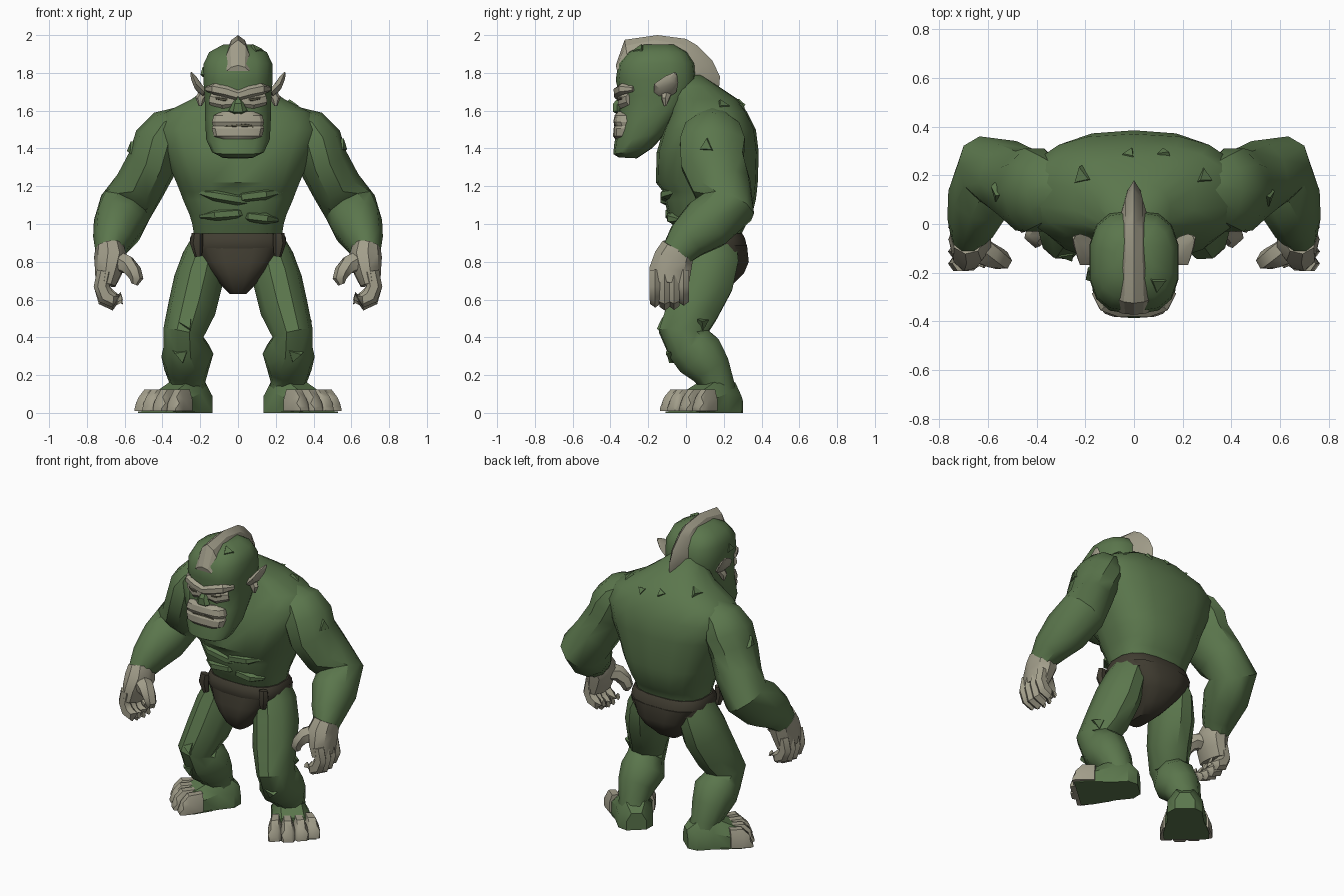
import bpy, bmesh, math
from mathutils import Vector


def material(name, rgb):
    m = bpy.data.materials.new(name)
    m.diffuse_color = (*rgb, 1)
    return m


GREEN = material("green skin", (0.104, 0.182, 0.073))
PALE = material("pale grey skin", (0.36, 0.34, 0.255))
BROWN = material("dark leather", (0.052, 0.046, 0.031))
DARK = material("dark recess", (0.09, 0.085, 0.055))


def make(name, rings, mat, mirror=False, smooth=38):
    """Skin a list of equal point rings, cap both ends, optionally mirror in x."""
    bm = bmesh.new()
    vs = [[bm.verts.new(p) for p in r] for r in rings]
    n = len(vs[0])
    for a, b in zip(vs, vs[1:]):
        for i in range(n):
            j = (i + 1) % n
            bm.faces.new((a[i], a[j], b[j], b[i]))
    bm.faces.new(vs[0][::-1])
    bm.faces.new(vs[-1])
    bmesh.ops.recalc_face_normals(bm, faces=bm.faces)
    if mirror:
        geo = bmesh.ops.duplicate(bm, geom=bm.verts[:] + bm.edges[:] + bm.faces[:])["geom"]
        for v in geo:
            if isinstance(v, bmesh.types.BMVert):
                v.co.x *= -1
        bmesh.ops.reverse_faces(bm, faces=[f for f in geo if isinstance(f, bmesh.types.BMFace)])
    me = bpy.data.meshes.new(name)
    bm.to_mesh(me)
    bm.free()
    ob = bpy.data.objects.new(name, me)
    me.materials.append(mat)
    bpy.context.collection.objects.link(ob)
    bpy.ops.object.select_all(action='DESELECT')
    ob.select_set(True)
    bpy.context.view_layer.objects.active = ob
    bpy.ops.object.shade_smooth_by_angle(angle=math.radians(smooth))
    return ob


def body(name, secs, mat, n=14, power=0.85, **kw):
    """Stack of flat rounded sections: z, front y, back y, half width, rise towards back."""
    rings = []
    for z, y0, y1, rx, *t in secs:
        ring = []
        for i in range(n):
            a = 2 * math.pi * (i + 0.5) / n
            c, s = math.cos(a), math.sin(a)
            x = math.copysign(abs(c) ** power, c) * rx
            y = math.copysign(abs(s) ** power, s) * (y1 - y0) / 2
            ring.append((x, (y0 + y1) / 2 + y, z + (t[0] * y if t else 0)))
        rings.append(ring)
    return make(name, rings, mat, **kw)


def limb(name, secs, mat, n=9, mirror=True, side=(1, 0, 0), **kw):
    """Tube along a path of (x, y, z, side radius, depth radius)."""
    pts = [Vector(s[:3]) for s in secs]
    rings = []
    for k, s in enumerate(secs):
        t = (pts[min(k + 1, len(pts) - 1)] - pts[max(k - 1, 0)]).normalized()
        u = Vector(side)
        u = (u - t * u.dot(t)).normalized()
        w = t.cross(u)
        rings.append([pts[k] + u * math.cos(2 * math.pi * i / n) * s[3]
                      + w * math.sin(2 * math.pi * i / n) * s[4] for i in range(n)])
    return make(name, rings, mat, mirror, **kw)


# Torso, chest overhanging the belly
torso = body("torso", [
    (0.84, 0.00, 0.28, 0.21), (0.94, -0.04, 0.29, 0.235), (1.00, -0.075, 0.32, 0.245),
    (1.05, -0.095, 0.35, 0.26), (1.13, -0.115, 0.37, 0.295),
    (1.17, -0.12, 0.375, 0.31), (1.22, -0.16, 0.38, 0.33), (1.38, -0.155, 0.385, 0.40),
    (1.50, -0.12, 0.37, 0.44), (1.59, -0.08, 0.325, 0.39), (1.66, -0.07, 0.275, 0.25),
    (1.73, -0.08, 0.17, 0.15), (1.79, -0.10, 0.08, 0.08)], GREEN, n=18, power=0.78)

# Slanted belly folds
for x0, z0, x1, z1, y in [(-0.22, 1.17, 0.10, 1.11, -0.105), (-0.06, 1.13, 0.23, 1.17, -0.10),
                          (-0.20, 1.04, 0.08, 1.065, -0.08), (0.0, 1.05, 0.21, 1.02, -0.07)]:
    limb("belly_fold", [(x0, y + 0.05, z0, 0.01, 0.01), (x0 * 0.7 + x1 * 0.3, y, z0 * 0.7 + z1 * 0.3, 0.03, 0.035),
                        (x0 * 0.3 + x1 * 0.7, y, z0 * 0.3 + z1 * 0.7, 0.03, 0.035),
                        (x1, y + 0.05, z1, 0.01, 0.01)], GREEN, n=6, mirror=False, side=(0, 0, 1))

# Head, heavy jaw pushed forward
head = body("head", [
    (1.35, -0.355, -0.26, 0.08, -0.05), (1.385, -0.385, -0.18, 0.14, 0.15),
    (1.46, -0.38, -0.09, 0.172, 0.25), (1.58, -0.355, 0.0, 0.178, 0.15),
    (1.68, -0.352, 0.05, 0.18), (1.76, -0.372, 0.06, 0.187),
    (1.85, -0.36, 0.05, 0.185), (1.91, -0.31, 0.01, 0.155), (1.95, -0.23, -0.06, 0.08)],
    GREEN, n=14, power=0.75)

# Ridge of hair from forehead to nape: base y, base z, top y, top z, half width
crest = []
for y0, z0, y1, z1, w in [(-0.365, 1.81, -0.372, 1.84, 0.06), (-0.31, 1.88, -0.325, 1.975, 0.068),
                          (-0.20, 1.92, -0.15, 2.0, 0.06), (-0.08, 1.90, 0.0, 1.98, 0.058),
                          (-0.02, 1.85, 0.06, 1.945, 0.06), (0.02, 1.79, 0.14, 1.865, 0.06),
                          (0.05, 1.74, 0.18, 1.78, 0.045), (0.08, 1.70, 0.175, 1.72, 0.02)]:
    ym, zm = (y0 + 2 * y1) / 3, (z0 + 2 * z1) / 3
    crest.append([(-w, y0, z0), (-w * 0.6, ym, zm), (0, y1, z1), (w * 0.6, ym, zm), (w, y0, z0)])
make("hair_crest", crest, PALE, smooth=25)

# Ears
limb("ear", [(0.17, -0.12, 1.69, 0.05, 0.022), (0.205, -0.11, 1.72, 0.065, 0.024),
             (0.23, -0.075, 1.765, 0.04, 0.018), (0.248, -0.055, 1.80, 0.008, 0.005)],
     PALE, n=6, side=(0, 1, 0))
limb("ear_lobe", [(0.175, -0.10, 1.70, 0.03, 0.03), (0.20, -0.11, 1.66, 0.027, 0.022),
                  (0.20, -0.11, 1.625, 0.008, 0.008)], PALE, n=6)

# Face: brow, eye surround, eyes, nose, muzzle and mouth line
limb("brow", [(0.0, -0.36, 1.68, 0.026, 0.022), (0.06, -0.362, 1.70, 0.03, 0.024),
              (0.125, -0.338, 1.715, 0.03, 0.024), (0.165, -0.28, 1.715, 0.015, 0.012)],
     PALE, n=6, side=(0, 0, 1))
limb("eye_surround", [(0.0, -0.345, 1.65, 0.025, 0.015), (0.08, -0.346, 1.65, 0.04, 0.018),
                      (0.145, -0.305, 1.66, 0.03, 0.016)], PALE, n=6, side=(0, 0, 1))
limb("eye", [(0.055, -0.357, 1.658, 0.006, 0.008), (0.08, -0.357, 1.66, 0.011, 0.01),
             (0.115, -0.338, 1.665, 0.006, 0.01)], DARK, n=6, side=(0, 0, 1))
limb("nose", [(0, -0.345, 1.66, 0.02, 0.02), (0, -0.365, 1.63, 0.035, 0.025),
              (0, -0.365, 1.60, 0.05, 0.025), (0, -0.35, 1.58, 0.03, 0.01)],
     GREEN, n=6, mirror=False)
body("muzzle", [(1.45, -0.376, -0.26, 0.10), (1.465, -0.386, -0.25, 0.13),
                (1.505, -0.384, -0.25, 0.14), (1.52, -0.376, -0.25, 0.135),
                (1.54, -0.385, -0.25, 0.14), (1.575, -0.378, -0.25, 0.13),
                (1.595, -0.362, -0.26, 0.09)], PALE, n=14, power=0.6, smooth=25)
limb("mouth_line", [(-0.07, -0.365, 1.516, 0.005, 0.014), (0.03, -0.371, 1.523, 0.012, 0.012),
                    (0.08, -0.365, 1.516, 0.008, 0.014)], DARK, n=6, mirror=False, side=(0, 0, 1))

# Arms, elbows turned back and out
arm = limb("arm", [
    (0.28, 0.14, 1.57, 0.06, 0.09), (0.37, 0.14, 1.515, 0.105, 0.15),
    (0.41, 0.14, 1.44, 0.14, 0.18), (0.45, 0.14, 1.33, 0.135, 0.175),
    (0.52, 0.19, 1.20, 0.135, 0.16), (0.595, 0.22, 1.09, 0.145, 0.15),
    (0.63, 0.11, 1.00, 0.137, 0.15), (0.665, 0.005, 0.915, 0.105, 0.115),
    (0.685, -0.05, 0.845, 0.072, 0.088)], GREEN, n=10)

# Hands with curled fingers and thumb
limb("palm", [(0.68, -0.04, 0.875, 0.077, 0.092), (0.672, -0.065, 0.82, 0.09, 0.105),
              (0.685, -0.085, 0.75, 0.074, 0.112), (0.70, -0.09, 0.68, 0.055, 0.105)], PALE, n=9)
for i in range(4):
    y, d = -0.163 + 0.05 * i, (0.0, -0.015, -0.012, 0.01)[i]
    limb("finger", [(0.705, y, 0.75, 0.042, 0.034), (0.722, y, 0.67, 0.042, 0.034),
                    (0.70, y, 0.617 + d, 0.045, 0.034), (0.66, y, 0.597 + d, 0.04, 0.032),
                    (0.615, y, 0.61 + d, 0.022, 0.02)], PALE, n=6)
limb("thumb", [(0.65, -0.10, 0.80, 0.062, 0.06), (0.585, -0.13, 0.785, 0.052, 0.05),
               (0.55, -0.145, 0.745, 0.042, 0.044), (0.537, -0.15, 0.71, 0.036, 0.038),
               (0.548, -0.15, 0.68, 0.018, 0.018)], PALE, n=6)

# Legs: forward knees, backward calves
leg = limb("leg", [
    (0.14, 0.14, 0.93, 0.09, 0.13), (0.185, 0.135, 0.82, 0.11, 0.15),
    (0.21, 0.10, 0.70, 0.13, 0.16), (0.245, 0.035, 0.55, 0.128, 0.145),
    (0.29, -0.02, 0.42, 0.108, 0.13), (0.285, 0.015, 0.365, 0.11, 0.13),
    (0.268, 0.07, 0.305, 0.138, 0.14),
    (0.272, 0.13, 0.23, 0.118, 0.115), (0.265, 0.17, 0.15, 0.092, 0.09),
    (0.25, 0.18, 0.06, 0.10, 0.10)], GREEN, n=10)

# Feet, toes turned outwards: along, height, half width
d, w = Vector((0.66, -0.75, 0)), Vector((0.75, 0.66, 0))
heel = Vector((0.24, 0.195, 0.0))


def foot_rings(secs, k=0, base=0):
    return [[heel + d * s + w * (k * (1 + (s - 0.16) * 1.5) + r * a) + Vector((0, 0, base + h * b))
             for a, b in ((-1, 0), (-1, 0.55), (-0.53, 1), (0.53, 1), (1, 0.55), (1, 0))]
            for s, h, r in secs]


make("foot", foot_rings([(-0.09, 0.11, 0.06), (-0.04, 0.16, 0.105), (0.06, 0.19, 0.11),
                         (0.16, 0.14, 0.125), (0.21, 0.115, 0.13)]), GREEN, mirror=True)
make("sole", foot_rings([(0.10, 0.012, 0.12), (0.22, 0.012, 0.14), (0.285, 0.012, 0.135)]),
     GREEN, mirror=True)
for k, l, m in [(-0.10, 0.31, 1.05), (-0.032, 0.33, 1.0), (0.035, 0.32, 0.9), (0.10, 0.295, 0.8)]:
    make("toe", foot_rings([(0.16, 0.115, 0.038), (l - 0.06, 0.115, 0.043),
                            (l - 0.02, 0.075, 0.041), (l, 0.025, 0.03)], k, 0.009),
         PALE, mirror=True)

# Loincloth: belt, tapered front and back, belt knots
body("belt", [(0.85, -0.055, 0.325, 0.25), (0.88, -0.07, 0.325, 0.258),
              (0.925, -0.065, 0.315, 0.258), (0.95, -0.05, 0.30, 0.245)],
     BROWN, n=16, power=0.75)
body("loincloth", [(0.63, -0.02, 0.17, 0.045), (0.67, -0.06, 0.24, 0.085),
                   (0.74, -0.082, 0.31, 0.145), (0.80, -0.08, 0.335, 0.195),
                   (0.89, -0.06, 0.325, 0.25)], BROWN, n=16, power=0.65)
limb("belt_knot", [(0.215, -0.04, 0.95, 0.03, 0.025), (0.22, -0.045, 0.90, 0.035, 0.03),
                   (0.21, -0.035, 0.83, 0.02, 0.02)], BROWN, n=6)


# Small raised wedges of rough skin on the surface of a part
def flake(ob, p, size, spin):
    _, loc, nor, _ = ob.closest_point_on_mesh(Vector(p))
    u = nor.orthogonal().normalized()
    v = nor.cross(u)
    rings = []
    for k, h in ((1.0, -0.02), (0.75, 0.006)):
        rings.append([loc + nor * (h + (0.01 if i == 0 else 0))
                      + (u * math.cos(spin + 2.1 * i) + v * math.sin(spin + 2.1 * i)) * size * k
                      for i in range(3)])
    make("skin_flake", rings, GREEN, smooth=10)


for ob, p, size, spin in [
        (torso, (0.12, 0.3, 1.63), 0.035, 0.4), (torso, (-0.02, 0.3, 1.65), 0.035, 2),
        (torso, (-0.22, 0.2, 1.68), 0.05, 1), (torso, (0.3, 0.2, 1.65), 0.045, 3),
        (arm, (0.58, 0.1, 1.42), 0.05, 0.7), (arm, (-0.58, 0.12, 1.4), 0.05, 2.2),
        (leg, (-0.27, -0.15, 0.48), 0.05, 1.2), (leg, (0.36, 0.1, 0.47), 0.05, 0.3),
        (leg, (0.3, -0.1, 0.3), 0.05, 2.6), (leg, (-0.3, -0.1, 0.3), 0.05, 0.9),
        (head, (0.1, -0.25, 1.93), 0.045, 1.7), (head, (-0.17, -0.2, 1.8), 0.04, 0.5)]:
    flake(ob, p, size, spin)
